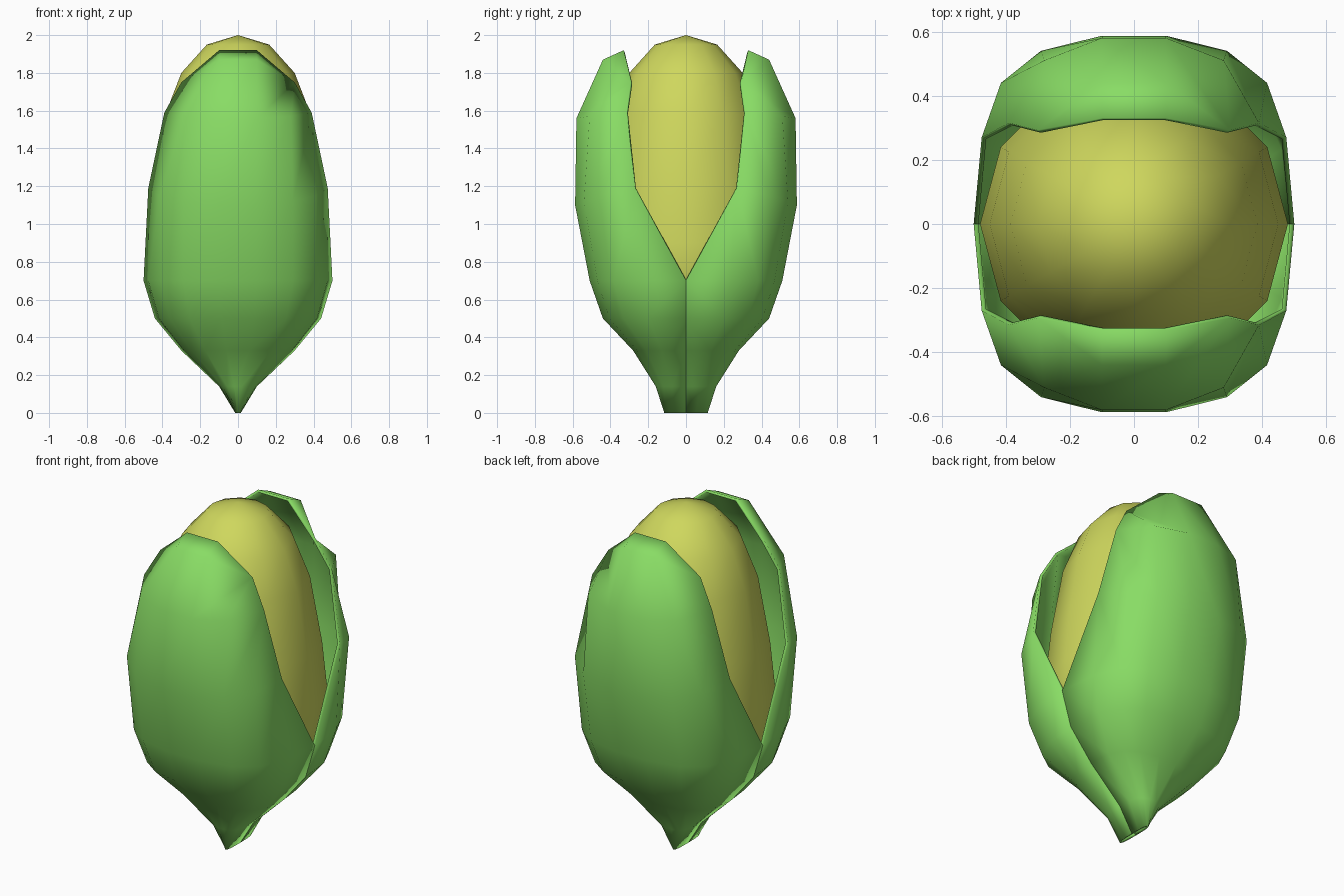
import bpy, bmesh, math

if "Cube" in bpy.data.objects:
    bpy.data.objects.remove(bpy.data.objects["Cube"])


def material(name, color):
    m = bpy.data.materials.new(name)
    m.diffuse_color = (*color, 1)
    m.use_nodes = True
    m.node_tree.nodes["Principled BSDF"].inputs["Base Color"].default_value = m.diffuse_color
    return m


def finish(name, bm, mat, angle):
    bmesh.ops.recalc_face_normals(bm, faces=bm.faces)
    me = bpy.data.meshes.new(name)
    bm.to_mesh(me)
    bm.free()
    ob = bpy.data.objects.new(name, me)
    bpy.context.collection.objects.link(ob)
    me.materials.append(mat)
    bpy.ops.object.select_all(action='DESELECT')
    ob.select_set(True)
    bpy.context.view_layer.objects.active = ob
    bpy.ops.object.shade_smooth_by_angle(angle=math.radians(angle))
    return ob


green = material("husk_green", (0.25, 0.72, 0.13))
yellow = material("cob_yellow", (0.62, 0.68, 0.11))

# Cob: 12-sided lathe with a domed top
profile = [(0, 0.16), (0.10, 0.2), (0.24, 0.33), (0.39, 0.5), (0.475, 0.72),
           (0.48, 0.9), (0.45, 1.2), (0.385, 1.58), (0.30, 1.8), (0.165, 1.95), (0, 2.0)]
bm = bmesh.new()
verts = [bm.verts.new((r, 0, z)) for r, z in profile]
edges = [bm.edges.new(p) for p in zip(verts, verts[1:])]
bmesh.ops.spin(bm, geom=verts + edges, cent=(0, 0, 0), axis=(0, 0, 1),
               angle=2 * math.pi, steps=12, use_merge=True)
bmesh.ops.remove_doubles(bm, verts=bm.verts, dist=0.001)
finish("cob", bm, yellow, 60)

# Husk half rows: full half-rings at the cup, then one column fewer per row to the tip
section = [(0.2, 1), (0.58, 0.92), (0.82, 0.75), (0.95, 0.46), (1, 0)]
cup = [(0.015, 0.115, 0), (0.1, 0.16, 0.14), (0.3, 0.28, 0.33),
       (0.44, 0.44, 0.5), (0.5, 0.51, 0.7)]
rows = [[(w * u, d * v, z) for u, v in section] for w, d, z in cup]
rows += [
    [(0.1, 0.587, 1.1), (0.29, 0.54, 1.12), (0.415, 0.44, 1.15), (0.475, 0.27, 1.19)],
    [(0.1, 0.58, 1.56), (0.28, 0.51, 1.57), (0.39, 0.315, 1.59)],
    [(0.1, 0.44, 1.87), (0.3, 0.293, 1.75)],
    [(0.1, 0.33, 1.92)],
]


def husk(name, side):
    bm = bmesh.new()
    grid = []
    for row in rows:
        halves = [[bm.verts.new((sx * x, side * y, z)) for x, y, z in row] for sx in (-1, 1)]
        grid.append(halves[0][::-1] + halves[1])
    for low, high in zip(grid, grid[1:]):
        shift = (len(low) - len(high)) // 2
        for i in range(len(high) - 1):
            bm.faces.new((low[i + shift], low[i + shift + 1], high[i + 1], high[i]))
        if shift:
            bm.faces.new((low[0], low[1], high[0]))
            bm.faces.new((low[-2], low[-1], high[-1]))
    ob = finish(name, bm, green, 60)
    # outward normals, so the thickness grows inwards
    if sum(p.normal.y * side for p in ob.data.polygons) < 0:
        ob.data.flip_normals()
    mod = ob.modifiers.new("thickness", 'SOLIDIFY')
    mod.thickness = 0.015
    mod.offset = -1


husk("front_husk", -1)
husk("back_husk", 1)
